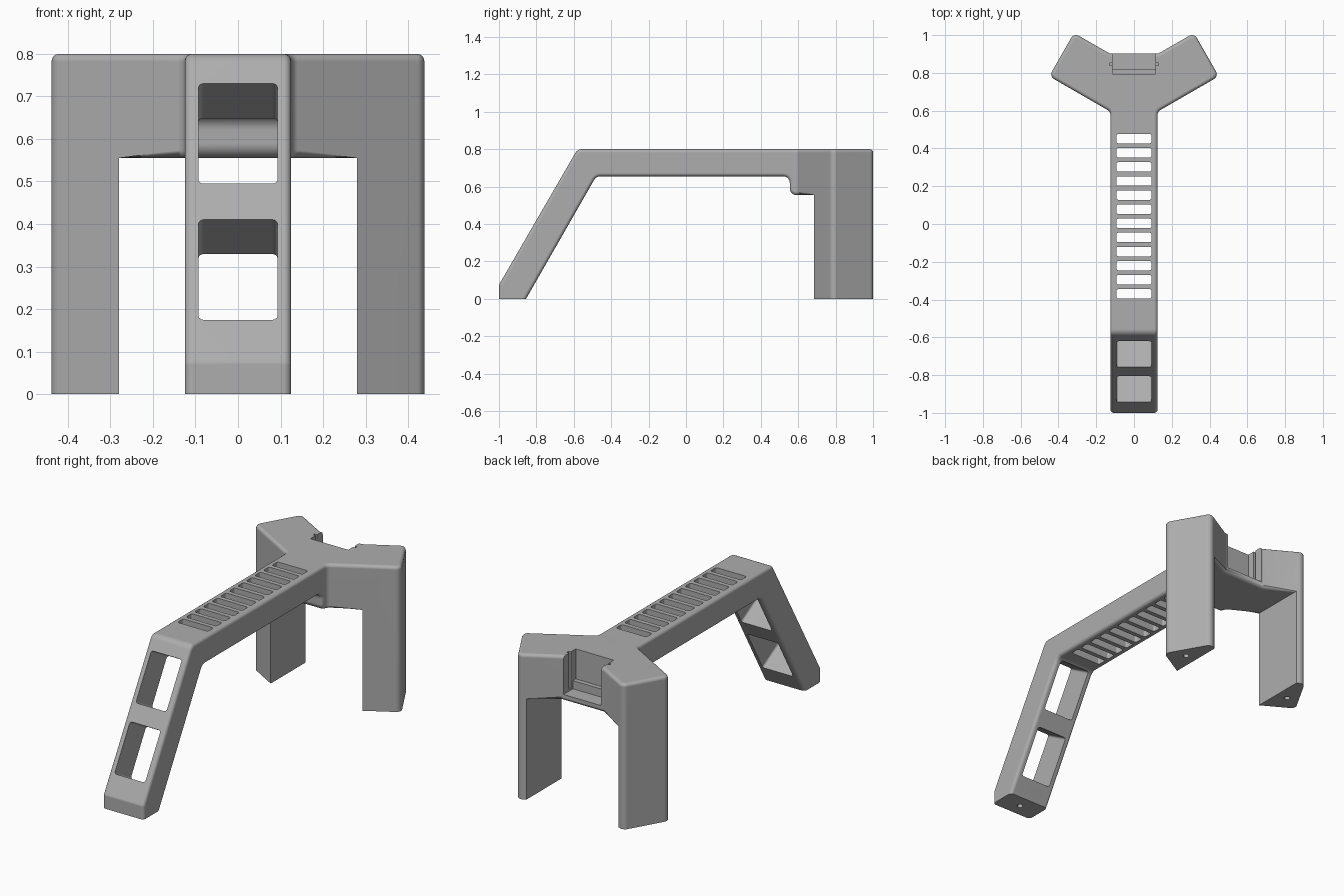
import bpy, bmesh, math
from mathutils import Vector, Matrix

if "Cube" in bpy.data.objects:
    bpy.data.objects.remove(bpy.data.objects["Cube"], do_unlink=True)

grey = bpy.data.materials.new("plain_grey")
grey.use_nodes = True
grey.diffuse_color = (0.42, 0.42, 0.42, 1)
grey.node_tree.nodes["Principled BSDF"].inputs["Base Color"].default_value = (0.42, 0.42, 0.42, 1)

# Maps profile coordinates (y, z) plus depth x into the world
SIDE = Matrix(((0, 0, 1, 0), (1, 0, 0, 0), (0, 1, 0, 0), (0, 0, 0, 1)))
PLAN = Matrix.Identity(4)


def rounded(corners, steps=6):
    """Polygon from (u, v, radius) corners, each replaced by an arc."""
    out = []
    for i, (u, v, r) in enumerate(corners):
        p = Vector((u, v))
        if r == 0:
            out.append(p)
            continue
        a = (Vector(corners[i - 1][:2]) - p).normalized()
        b = (Vector(corners[(i + 1) % len(corners)][:2]) - p).normalized()
        half = a.angle(b) / 2
        centre = p + (a + b).normalized() * r / math.sin(half)
        start = p + a * r / math.tan(half) - centre
        end = p + b * r / math.tan(half) - centre
        sweep = start.angle(end)
        for k in range(steps + 1):
            t = k / steps
            out.append(centre + (start * math.sin((1 - t) * sweep)
                                 + end * math.sin(t * sweep)) / math.sin(sweep))
    return out


def prism(name, pts, low, high, matrix):
    """Extrude a 2D polygon from low to high along its own normal."""
    bm = bmesh.new()
    face = bm.faces.new([bm.verts.new((p[0], p[1], low)) for p in pts])
    top = bmesh.ops.extrude_face_region(bm, geom=[face])["geom"]
    bmesh.ops.translate(bm, vec=(0, 0, high - low),
                        verts=[g for g in top if isinstance(g, bmesh.types.BMVert)])
    bm.transform(matrix)
    bmesh.ops.recalc_face_normals(bm, faces=bm.faces)
    mesh = bpy.data.meshes.new(name)
    bm.to_mesh(mesh)
    bm.free()
    mesh.materials.append(grey)
    obj = bpy.data.objects.new(name, mesh)
    bpy.context.collection.objects.link(obj)
    return obj


def combine(target, tool, operation="DIFFERENCE"):
    mod = target.modifiers.new(operation, "BOOLEAN")
    mod.operation, mod.solver, mod.object = operation, "EXACT", tool
    bpy.context.view_layer.objects.active = target
    bpy.ops.object.modifier_apply(modifier=mod.name)
    bpy.data.objects.remove(tool, do_unlink=True)


def rectangle(u, v, half_u, half_v, r):
    return rounded([(u - half_u, v - half_v, r), (u + half_u, v - half_v, r),
                    (u + half_u, v + half_v, r), (u - half_u, v + half_v, r)], 3)


# Side outline: slanted front leg, beam, stepped rear body
frame = prism("stand_frame", rounded([
    (-1, 0, 0), (-1, 0.075, 0.02), (-0.58, 0.8, 0.04), (1.1, 0.8, 0), (1.1, 0, 0),
    (0.66, 0, 0), (0.66, 0.555, 0), (0.555, 0.555, 0.035), (0.555, 0.655, 0.035),
    (-0.48, 0.655, 0.04), (-0.855, 0, 0)]), -0.6, 0.6, SIDE)

# Plan outline: straight beam splitting into two angled arms
right_half = [(0.125, -1.1, 0), (0.125, 0.595, 0.03), (0.449, 0.782, 0.03),
              (0.318, 1.011, 0.03), (0.128, 0.902, 0)]
left_half = [(-u, v, r) for u, v, r in reversed(right_half)]
combine(frame, prism("plan", rounded(right_half + left_half), -0.1, 1, PLAN), "INTERSECT")

# Opening between the rear legs
combine(frame, prism("leg_gap", rectangle(0, 0.9, 0.28, 0.3, 0), -0.1, 0.555, PLAN))

# Round the outer edges, leaving the feet and the leg insides crisp
bm = bmesh.new()
bm.from_mesh(frame.data)
bmesh.ops.remove_doubles(bm, verts=bm.verts, dist=0.0005)
bmesh.ops.dissolve_limit(bm, angle_limit=0.01, verts=bm.verts, edges=bm.edges)


def is_outer(edge):
    mids = [v.co for v in edge.verts]
    on_floor = all(c.z < 0.01 for c in mids)
    leg_inside = all(abs(abs(c.x) - 0.28) < 0.002 for c in mids)
    return (len(edge.link_faces) == 2 and not on_floor and not leg_inside
            and edge.calc_face_angle_signed(0) > 0.6)


bmesh.ops.bevel(bm, geom=[e for e in bm.edges if is_outer(e)], offset=0.018,
                segments=4, profile=0.5, affect="EDGES", clamp_overlap=False)
bm.to_mesh(frame.data)
bm.free()

# Row of vents through the beam
for i in range(12):
    combine(frame, prism("vent", rectangle(0, -0.37 + i * 0.0747, 0.093, 0.025, 0.01),
                         0.5, 0.9, PLAN))

# Two windows square to the slanted leg
for z in (0.2925, 0.6125):
    y = -1 + (z - 0.075) * 0.579
    tilt = Matrix.Translation((0, y, z)) @ Matrix.Rotation(math.radians(60), 4, "X")
    combine(frame, prism("window", rectangle(0, 0, 0.093, 0.136, 0.012), -0.3, 0.1, tilt))

# Stepped pocket in the back with a groove in each side wall
combine(frame, prism("pocket", [(0.795, 0.9), (0.795, 0.635), (0.82, 0.635), (0.82, 0.59),
                                (1, 0.59), (1, 0.9)], -0.115, 0.115, SIDE))
for side in (-1, 1):
    combine(frame, prism("groove", rectangle(side * 0.115, 0.845, 0.015, 0.007, 0),
                         0.6, 0.9, PLAN))

# Screw holes under the feet
for x, y in ((0, -0.928), (0.345, 0.835), (-0.345, 0.835)):
    combine(frame, prism("screw_hole", rectangle(x, y, 0.016, 0.016, 0.0159), -0.1, 0.06, PLAN))

bpy.ops.object.select_all(action="DESELECT")
frame.select_set(True)
bpy.context.view_layer.objects.active = frame
bpy.ops.object.shade_smooth_by_angle(angle=math.radians(32))
normals = frame.modifiers.new("even_shading", "WEIGHTED_NORMAL")
normals.keep_sharp = True
